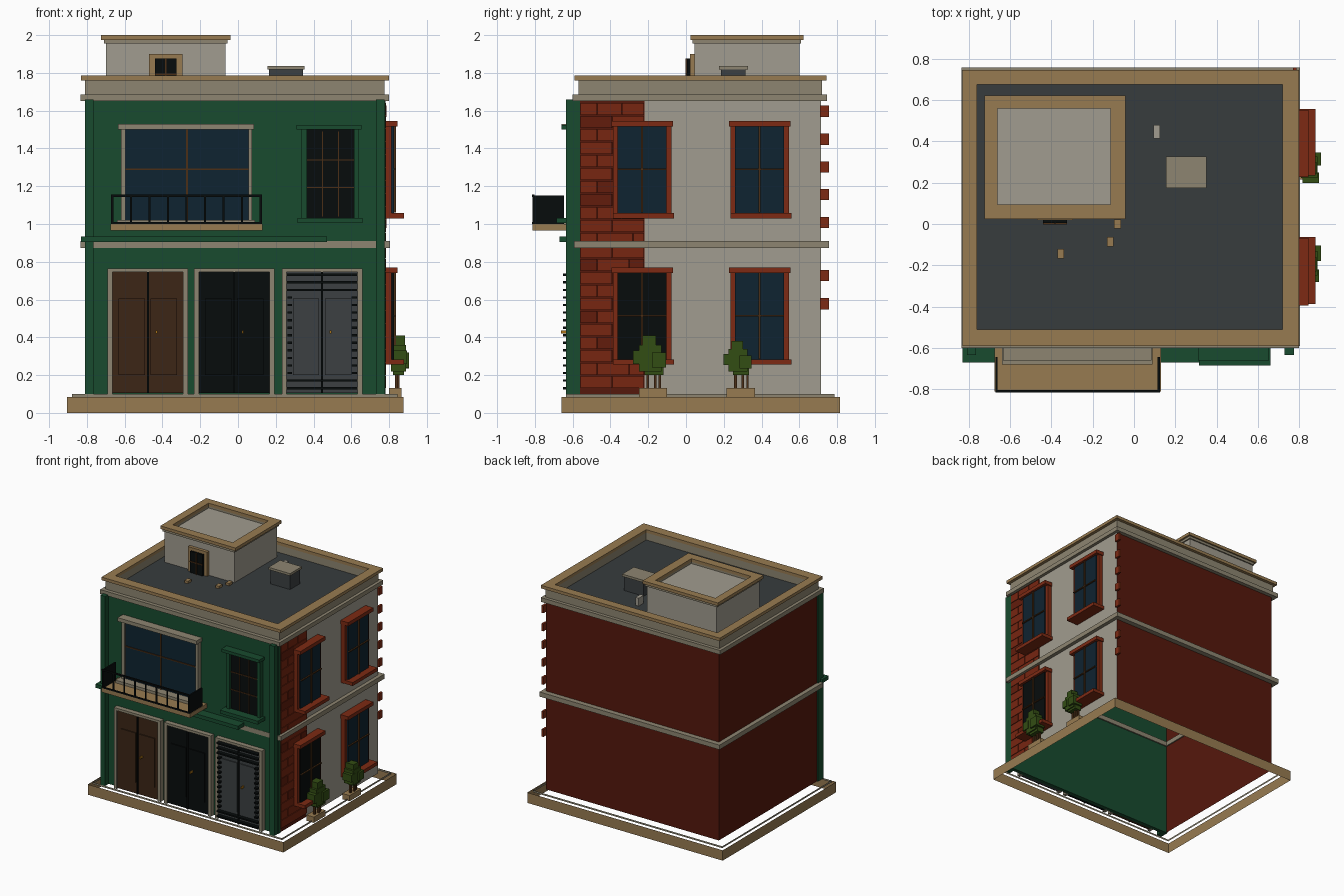
import bpy, bmesh, random
random.seed(4)

mats = {}
PAL = dict(green=(30, 76, 50), tan=(150, 122, 82), stone=(160, 155, 142), trim=(140, 132, 112),
           red=(86, 30, 20), brick_a=(118, 42, 24), brick_b=(98, 34, 20), orange=(124, 46, 26),
           glass=(22, 40, 52), black=(16, 20, 20), brown=(62, 42, 28), iron=(62, 66, 68),
           roof=(58, 62, 64), wood=(76, 50, 28), leaf=(54, 78, 26), gold=(170, 115, 30))


def mat(key):
    if key not in mats:
        m = bpy.data.materials.new(key)
        m.diffuse_color = [(c / 255) ** 2.2 for c in PAL[key]] + [1]
        mats[key] = m
    return mats[key]


def finish(name, bm, key):
    me = bpy.data.meshes.new(name)
    bm.to_mesh(me)
    bm.free()
    me.materials.append(mat(key))
    ob = bpy.data.objects.new(name, me)
    bpy.context.collection.objects.link(ob)
    return ob


def boxes(name, key, *items):
    """One object from boxes given as (x0, x1, y0, y1, z0, z1)."""
    bm = bmesh.new()
    for x0, x1, y0, y1, z0, z1 in items:
        for v in bmesh.ops.create_cube(bm, size=1)['verts']:
            v.co = ((x0 + x1) / 2 + v.co.x * (x1 - x0), (y0 + y1) / 2 + v.co.y * (y1 - y0),
                    (z0 + z1) / 2 + v.co.z * (z1 - z0))
    return finish(name, bm, key)


def ring(name, key, outer, inner, z0, z1):
    """Rectangular band; without an inner rectangle it is an open sheet."""
    bm = bmesh.new()

    def loop(r, z):
        x0, x1, y0, y1 = r
        return [bm.verts.new((x, y, z)) for x, y in ((x0, y0), (x1, y0), (x1, y1), (x0, y1))]
    loops = [loop(outer, z0), loop(outer, z1)]
    if inner:
        loops += [loop(inner, z1), loop(inner, z0)]
        loops.append(loops[0])
    for a, b in zip(loops, loops[1:]):
        for i in range(4):
            j = (i + 1) % 4
            bm.faces.new((a[i], a[j], b[j], b[i]))
    return finish(name, bm, key)


def sheet(name, key, *pts):
    bm = bmesh.new()
    bm.faces.new([bm.verts.new(p) for p in pts])
    return finish(name, bm, key)


# open base and plinth skirts
ring("base_skirt", "tan", (-.905, .875, -.66, .815), None, 0, .085)
ring("plinth_skirt", "trim", (-.88, .845, -.635, .785), None, .085, .10)

# walls
X0, X1, YF, YB = -.80, .775, -.56, .715
boxes("front_wall", "green", (-.81, .78, -.59, YF, .1, 1.66))
boxes("front_pilasters", "green", (-.81, -.765, -.635, -.59, .1, 1.66), (.73, .775, -.635, -.59, .1, 1.66))
sheet("left_wall", "red", (X0, YB, .1), (X0, YF, .1), (X0, YF, 1.66), (X0, YB, 1.66))
sheet("back_wall", "red", (X1, YB, .1), (X0, YB, .1), (X0, YB, 1.66), (X1, YB, 1.66))
sheet("right_plaster_wall", "stone", (X1, -.22, .1), (X1, YB, .1), (X1, YB, 1.66), (X1, -.22, 1.66))
sheet("right_brick_backing", "red", (X1, YF, .1), (X1, -.22, .1), (X1, -.22, 1.66), (X1, YF, 1.66))

# brick facing in two shades, with quoins at the back corner
shades = {"brick_a": [], "brick_b": []}
for row in range(22):
    z = .13 + row * .0688
    y = YF
    step = .09 if row % 2 else .17
    while y < -.225:
        e = min(y + step, -.22)
        shades[random.choice(("brick_a", "brick_a", "brick_b"))].append(
            (X1 - .003, X1 + .008, y + .002, e - .002, z + .002, z + .0665))
        y, step = e, random.choice((.13, .17, .19))
for key, items in shades.items():
    boxes("facing_" + key, key, *items)
boxes("corner_quoins", "orange", *[(X1 - .006, X1 + .012, .71, .757, z - .03, z + .03)
                                   for z in (.578, .727, 1.008, 1.156, 1.302, 1.448, 1.597)])

# string course, cornice, parapet and roof
ring("string_course", "trim", (-.835, .805, -.592, .757), (-.79, .765, -.55, .705), .872, .91)
boxes("front_ledge", "green", (-.83, .47, -.67, -.59, .905, .935))
inner = (-.76, .72, -.51, .675)
ring("cornice", "trim", (-.835, .80, -.60, .747), inner, 1.65, 1.685)
ring("parapet", "trim", (-.81, .775, -.57, .72), inner, 1.685, 1.76)
ring("parapet_cap", "tan", (-.83, .80, -.59, .745), inner, 1.76, 1.785)
x0, x1, y0, y1 = inner
sheet("roof_deck", "roof", (x0, y0, 1.7), (x1, y0, 1.7), (x1, y1, 1.7), (x0, y1, 1.7))

# stair house on the roof
boxes("stair_house", "stone", (-.70, -.065, .045, .60, 1.7, 1.96))
lid = (-.66, -.115, .095, .56)
ring("stair_house_trim", "trim", (-.71, -.055, .035, .61), lid, 1.955, 1.975)
ring("stair_house_cap", "tan", (-.725, -.04, .025, .622), lid, 1.975, 2.0)
boxes("stair_door_frame", "tan", (-.47, -.44, .02, .045, 1.7, 1.9), (-.325, -.295, .02, .045, 1.7, 1.9),
      (-.44, -.325, .02, .045, 1.875, 1.9))
boxes("stair_door", "black", (-.44, -.325, .005, .04, 1.7, 1.875))
boxes("stair_door_bars", "wood", (-.386, -.379, -.002, .006, 1.7, 1.875), (-.44, -.325, -.002, .006, 1.79, 1.797))

# roof clutter
boxes("vent_box", "iron", (.165, .345, .185, .315, 1.7, 1.82))
boxes("vent_lid", "trim", (.155, .352, .175, .327, 1.818, 1.837))
boxes("roof_pipe", "stone", (.095, .125, .415, .48, 1.7, 1.765))
boxes("loose_bricks", "tan", *[(x - .016, x + .016, y - .023, y + .023, 1.7, 1.72)
                               for x, y in ((-.355, -.145), (-.115, -.085), (-.08, 0))])

# three double doors on the street front
for c, key, name in ((-.477, "brown", "left"), (-.02, "black", "middle"), (.445, "iron", "right")):
    boxes(name + "_door_frame", "trim", (c - .213, c - .187, -.63, -.585, .1, .765),
          (c + .187, c + .213, -.63, -.585, .1, .765), (c - .187, c + .187, -.63, -.585, .745, .765))
    boxes(name + "_door_leaves", key, (c - .187, c - .002, -.62, -.585, .105, .745),
          (c + .002, c + .187, -.62, -.585, .105, .745),
          (c - .155, c - .015, -.628, -.62, .2, .605), (c + .015, c + .155, -.628, -.62, .2, .605))
    boxes(name + "_door_seam", "black", (c - .005, c + .005, -.632, -.62, .105, .745))
    boxes(name + "_door_knob", "gold", (c + .04, c + .05, -.662, -.625, .42, .435))
slats = []
for i in range(16):
    z = .125 + i * .04
    if .2 < z < .61:
        slats += [(.262, .287, -.65, -.62, z, z + .012), (.602, .63, -.65, -.62, z, z + .012)]
    else:
        slats.append((.258, .632, -.65, -.62, z, z + .012))
boxes("right_door_slats", "black", *slats)

# wide front window
boxes("wide_window_frame", "trim", (-.62, -.595, -.63, -.59, 1.01, 1.51), (.055, .075, -.63, -.59, 1.01, 1.51),
      (-.635, .085, -.66, -.59, 1.5, 1.53), (-.64, .09, -.68, -.59, 1.0, 1.022))
boxes("wide_window_glass", "glass", (-.6, .06, -.615, -.59, 1.015, 1.505))
boxes("wide_window_bars", "wood", (-.274, -.266, -.622, -.61, 1.02, 1.5), (-.595, .055, -.622, -.61, 1.286, 1.294))

# small front window
boxes("small_window_frame", "green", (.335, .365, -.63, -.59, 1.02, 1.51), (.615, .64, -.63, -.59, 1.02, 1.51),
      (.31, .655, -.66, -.59, 1.5, 1.525), (.315, .66, -.685, -.59, 1.005, 1.033))
boxes("small_window_glass", "black", (.36, .62, -.615, -.59, 1.03, 1.505))
boxes("small_window_bars", "wood", (.445, .451, -.622, -.61, 1.04, 1.49), (.529, .535, -.622, -.61, 1.04, 1.49),
      (.365, .615, -.622, -.61, 1.335, 1.341), (.365, .615, -.622, -.61, 1.19, 1.196))

# balcony
boxes("balcony_slab", "tan", (-.675, .13, -.812, -.59, .965, 1.0))
rail = [(-.672, .127, -.815, -.803, 1.143, 1.155), (-.672, .127, -.815, -.803, 1.0, 1.01),
        (-.672, -.66, -.81, -.645, 1.0, 1.15), (.115, .127, -.81, -.645, 1.0, 1.15)]
rail += [(x - .005, x + .005, -.813, -.804, 1.0, 1.15) for x in [-.665 + i * .0979 for i in range(9)]]
boxes("balcony_railing", "black", *rail)

# four side windows
for c, col in ((-.232, "front"), (.39, "back")):
    for z, floor in ((.255, "lower"), (1.03, "upper")):
        n = f"{floor}_{col}_side_window"
        boxes(n + "_frame", "orange", (X1, .812, c - .155, c - .13, z + .02, z + .5),
              (X1, .812, c + .13, c + .155, z + .02, z + .5),
              (X1, .845, c - .163, c + .163, z + .485, z + .515), (X1, .88, c - .155, c + .168, z, z + .028))
        boxes(n + "_glass", "black" if (col, floor) == ("front", "lower") else "glass",
              (X1, .825, c - .13, c + .13, z + .028, z + .49))
        boxes(n + "_bars", "wood", (.822, .836, c - .005, c + .005, z + .03, z + .485),
              (.822, .836, c - .13, c + .13, z + .255, z + .263))

# potted shrubs
for c, s, name in ((-.175, 1, "front"), (.29, .85, "back")):
    boxes(name + "_planter", "tan", (.80, .866, c - .075, c + .075, .085, .132))
    boxes(name + "_shrub_trunk", "wood", (.832, .848, c - .035, c - .02, .13, .24),
          (.84, .855, c + .005, c + .018, .13, .24), (.835, .85, c + .03, c + .042, .13, .2))
    k = c - .015
    boxes(name + "_shrub_leaves", "leaf", *[
        (.85 - a, .85 + b, k + s * y0, k + s * y1, .21 + s * z0, .21 + s * z1) for a, b, y0, y1, z0, z1 in (
            (.04, .04, -.06, .06, .01, .15), (.045, .035, -.04, .03, .12, .2), (.03, .055, .01, .085, .03, .11),
            (.035, .045, -.09, -.03, .05, .12), (.03, .03, -.03, .07, -.01, .05))])
